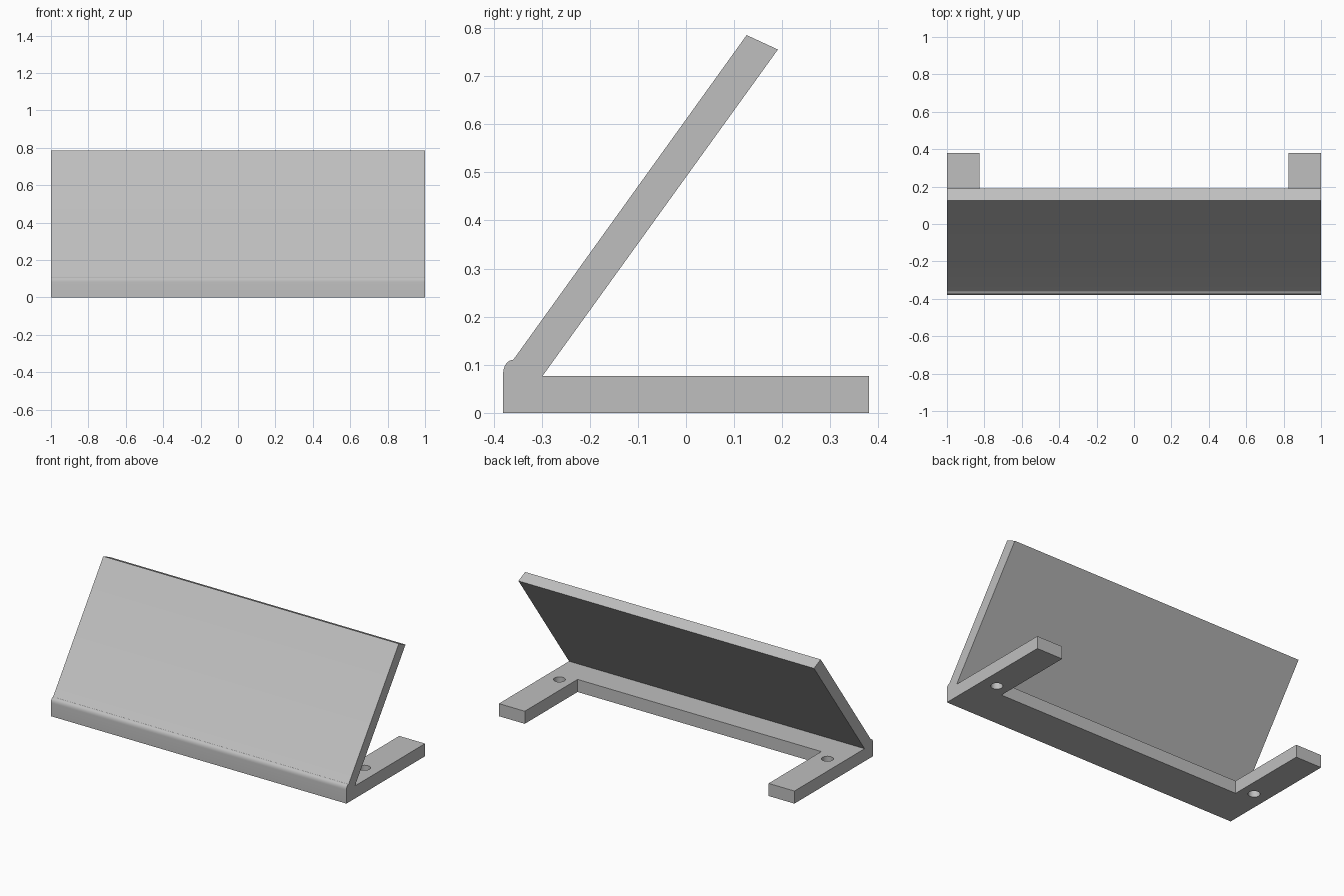
import bpy, bmesh, math
from mathutils import Matrix

if "Cube" in bpy.data.objects:
    bpy.data.objects.remove(bpy.data.objects["Cube"])

grey = bpy.data.materials.new("light grey")
grey.diffuse_color = (0.52, 0.52, 0.52, 1)
grey.use_nodes = True
grey.node_tree.nodes["Principled BSDF"].inputs["Base Color"].default_value = grey.diffuse_color


def make_object(name, bm):
    bmesh.ops.recalc_face_normals(bm, faces=bm.faces)
    mesh = bpy.data.meshes.new(name)
    bm.to_mesh(mesh)
    bm.free()
    mesh.materials.append(grey)
    obj = bpy.data.objects.new(name, mesh)
    bpy.context.collection.objects.link(obj)
    return obj


def cut(target, cutter):
    mod = target.modifiers.new("cut", 'BOOLEAN')
    mod.operation, mod.solver, mod.object = 'DIFFERENCE', 'EXACT', cutter
    bpy.context.view_layer.objects.active = target
    bpy.ops.object.modifier_apply(modifier=mod.name)
    bpy.data.objects.remove(cutter)


# Side profile (y, z): flat base, leaning panel, rounded front lip
lip = [(-0.36 - 0.02 * math.sin(a), 0.082 + 0.028 * math.cos(a))
       for a in (math.radians(15 * i) for i in range(7))]
profile = [(-0.38, 0), (0.38, 0), (0.38, 0.077), (-0.298, 0.077),
           (0.191, 0.755), (0.126, 0.785), (-0.357, 0.113)] + lip

bm = bmesh.new()
face = bm.faces.new([bm.verts.new((-1, y, z)) for y, z in profile])
ext = bmesh.ops.extrude_face_region(bm, geom=[face])
bmesh.ops.translate(bm, vec=(2, 0, 0),
                    verts=[v for v in ext["geom"] if isinstance(v, bmesh.types.BMVert)])
stand = make_object("angled_panel_stand", bm)

# Opening between the two rear feet
bm = bmesh.new()
bmesh.ops.create_cube(bm, size=1, matrix=Matrix.Translation((0, 0.185, 0.025))
                      @ Matrix.Diagonal((1.65, 0.63, 0.15, 1)))
cut(stand, make_object("foot_gap_cutter", bm))

# Screw hole in each foot
for x in (-0.907, 0.907):
    bm = bmesh.new()
    bmesh.ops.create_cone(bm, cap_ends=True, segments=32, radius1=0.033, radius2=0.033,
                          depth=0.16, matrix=Matrix.Translation((x, -0.072, 0.04)))
    cut(stand, make_object("screw_hole_cutter", bm))

# Smooth the lip and holes, keep the other edges crisp
bpy.ops.object.select_all(action='DESELECT')
stand.select_set(True)
bpy.context.view_layer.objects.active = stand
bpy.ops.object.shade_smooth_by_angle(angle=math.radians(30))
